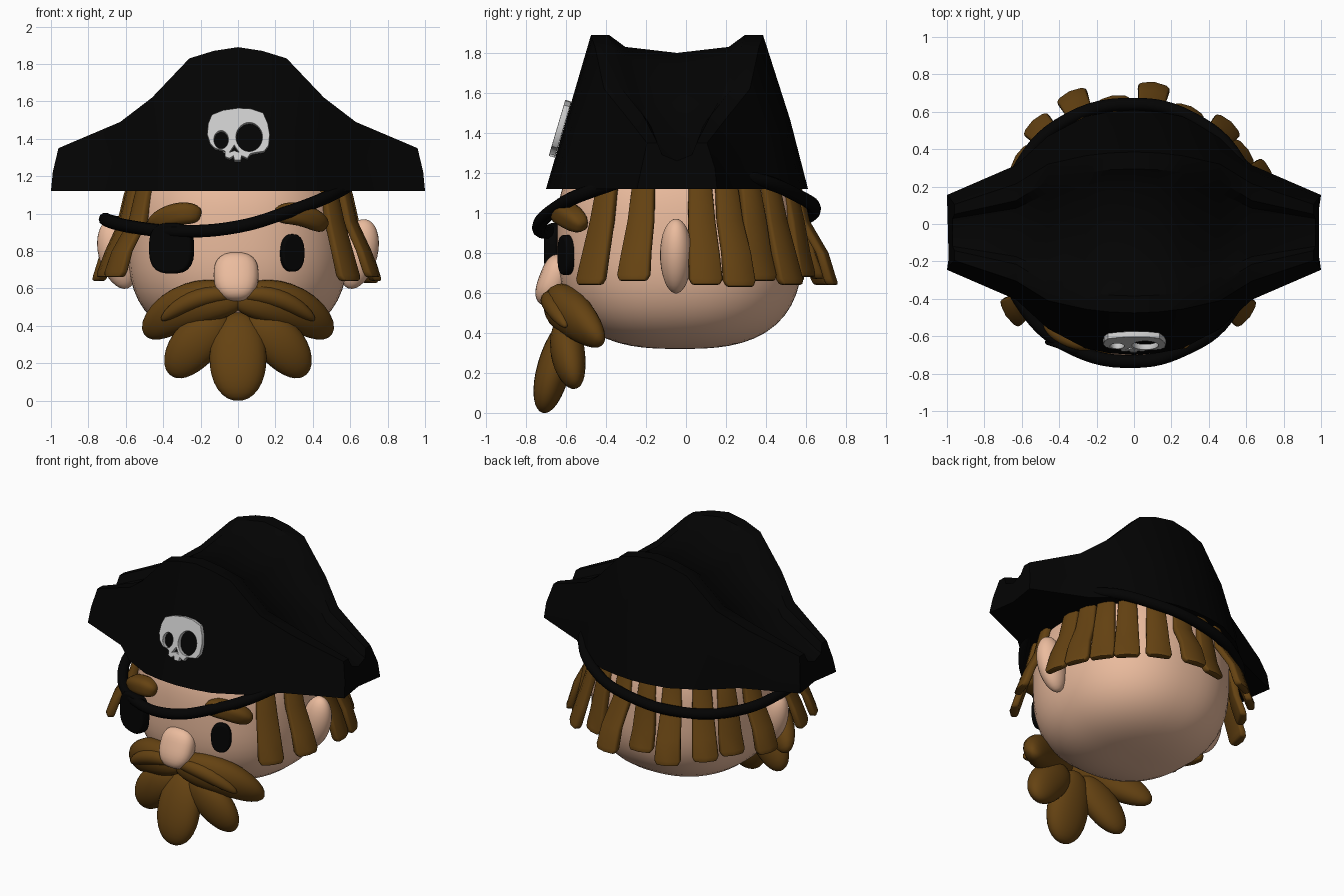
import bpy, bmesh, math
from mathutils import Vector, Matrix

if "Cube" in bpy.data.objects:
    bpy.data.objects.remove(bpy.data.objects["Cube"])


def material(name, rgb):
    m = bpy.data.materials.new(name)
    m.diffuse_color = (*rgb, 1)
    m.use_nodes = True
    m.node_tree.nodes["Principled BSDF"].inputs["Base Color"].default_value = m.diffuse_color
    return m


SKIN = material("skin", (0.83, 0.50, 0.34))
BROWN = material("brown hair", (0.13, 0.055, 0.006))
BLACK = material("black", (0.001, 0.001, 0.001))
BONE = material("bone", (0.55, 0.55, 0.55))


def finish(ob, mat, angle=40):
    bpy.ops.object.select_all(action='DESELECT')
    ob.select_set(True)
    bpy.context.view_layer.objects.active = ob
    if ob.type == 'CURVE':
        bpy.ops.object.convert(target='MESH')
        ob = bpy.context.object
    ob.data.materials.clear()
    ob.data.materials.append(mat)
    bpy.ops.object.shade_smooth_by_angle(angle=math.radians(angle))
    return ob


def from_bmesh(name, bm, mat, angle=40):
    bmesh.ops.recalc_face_normals(bm, faces=bm.faces[:])
    me = bpy.data.meshes.new(name)
    bm.to_mesh(me)
    bm.free()
    ob = bpy.data.objects.new(name, me)
    bpy.context.collection.objects.link(ob)
    return finish(ob, mat, angle)


def lobe(name, a, m, b, r_side, r_out, mat, ref=(0, -1, 0), p=2.0):
    """Rounded blob swept along the quadratic curve a-m-b."""
    a, m, b, ref = Vector(a), Vector(m), Vector(b), Vector(ref)
    bm = bmesh.new()
    bmesh.ops.create_uvsphere(bm, u_segments=24, v_segments=16, radius=1)
    for v in bm.verts:
        v.co /= sum(abs(c) ** p for c in v.co) ** (1 / p)
        x, y, z = v.co
        t = (z + 1) / 2
        tan = ((m - a) * (1 - t) + (b - m) * t).normalized()
        out = (ref - tan * ref.dot(tan)).normalized()
        pos = a * (1 - t) ** 2 + m * 2 * t * (1 - t) + b * t * t
        v.co = pos + tan.cross(out) * x * r_side + out * y * r_out
    return from_bmesh(name, bm, mat, 60)


def oval(cx, cy, rx, ry, p=2.0, n=28):
    pts = []
    for i in range(n):
        c, s = math.cos(math.tau * i / n), math.sin(math.tau * i / n)
        k = (abs(c) ** p + abs(s) ** p) ** (-1 / p)
        pts.append((cx + rx * c * k, cy + ry * s * k))
    return pts


def plate(name, loops, half_depth, bevel, loc, rot, mat):
    """Flat filled outline with holes, given thickness and a soft rim."""
    cu = bpy.data.curves.new(name, 'CURVE')
    cu.dimensions, cu.fill_mode = '2D', 'BOTH'
    cu.extrude, cu.bevel_depth, cu.bevel_resolution = half_depth, bevel, 2
    cu.offset = -bevel
    for pts in loops:
        sp = cu.splines.new('POLY')
        sp.points.add(len(pts) - 1)
        for q, (x, y) in zip(sp.points, pts):
            q.co = (x, y, 0, 1)
        sp.use_cyclic_u = True
    ob = bpy.data.objects.new(name, cu)
    bpy.context.collection.objects.link(ob)
    ob.location, ob.rotation_euler = loc, [math.radians(d) for d in rot]
    return finish(ob, mat)


# Head: squarish ellipsoid
bm = bmesh.new()
bmesh.ops.create_uvsphere(bm, u_segments=48, v_segments=32, radius=1)
for v in bm.verts:
    x, y, z = (abs(c) for c in v.co)
    k = ((x ** 2.3 + y ** 2.3) ** (2.8 / 2.3) + z ** 2.8) ** (-1 / 2.8)
    v.co = Vector((v.co.x * 0.59, v.co.y * 0.615, v.co.z * 0.55)) * k + Vector((0, -0.03, 0.87))
from_bmesh("head", bm, SKIN, 60)

# Nose and ears
lobe("nose", (-0.01, -0.62, 0.79), (-0.01, -0.645, 0.68), (-0.01, -0.72, 0.54), 0.12, 0.075, SKIN, p=2.5)
for s, side in ((1, "right"), (-1, "left")):
    lobe(side + "_ear", (s * 0.68, -0.05, 0.97), (s * 0.66, -0.05, 0.8), (s * 0.59, -0.05, 0.6),
         0.08, 0.1, SKIN, ref=(s, 0, 0))

# Eye and eye patch
plate("eye", [oval(0, 0, 0.065, 0.10, 2.4)], 0.012, 0.012, (0.29, -0.60, 0.79), (90, 0, 22), BLACK)
plate("eye_patch", [oval(0, 0, 0.12, 0.135, 2.8)], 0.02, 0.015, (-0.355, -0.645, 0.815), (90, 0, -18), BLACK)

# Eyebrows, moustache and beard
for s, side in ((1, "right"), (-1, "left")):
    lobe(side + "_eyebrow", (s * 0.20, -0.62, 0.99), (s * 0.33, -0.64, 1.03), (s * 0.465, -0.51, 0.93),
         0.06, 0.06, BROWN, p=3)
    lobe(side + "_moustache", (s * -0.03, -0.65, 0.53), (s * 0.27, -0.64, 0.58), (s * 0.49, -0.42, 0.35),
         0.12, 0.09, BROWN, p=2.2)
    lobe(side + "_moustache_curl", (s * -0.01, -0.68, 0.56), (s * 0.21, -0.70, 0.60), (s * 0.41, -0.60, 0.43),
         0.05, 0.05, BROWN)
    lobe(side + "_beard_lock", (s * 0.05, -0.60, 0.44), (s * 0.24, -0.61, 0.34), (s * 0.35, -0.55, 0.13),
         0.125, 0.085, BROWN, p=2.1)
lobe("middle_beard_lock", (0, -0.58, 0.47), (0, -0.67, 0.22), (0, -0.715, 0.0), 0.152, 0.085, BROWN, p=2.1)


# Hair: flat locks flaring out from under the hat
def hair_lock(name, angle, tip, bottom):
    a = math.radians(angle)
    k = (abs(math.cos(a)) ** 2.3 + abs(math.sin(a)) ** 2.3) ** (-1 / 2.3)
    rows = [(0.53 * k, 1.28, 0.05), (0.59 * k, 1.1, 0.06), (0.622 * k, 0.96, 0.068),
            (max(0.65 * k, tip - 0.05), 0.8, 0.077), (tip - 0.01, bottom + 0.03, 0.085), (tip, bottom, 0.07)]
    rot = Matrix.Rotation(a, 4, 'Z')
    bm = bmesh.new()
    rings = []
    for r, z, w in rows:
        corners = ((r - 0.025, -w), (r + 0.018, -w), (r + 0.03, 0), (r + 0.018, w), (r - 0.025, w))
        rings.append([bm.verts.new(rot @ Vector((x, y, z)) + Vector((0, -0.03, 0))) for x, y in corners])
    for lo, hi in zip(rings, rings[1:]):
        for i in range(5):
            bm.faces.new((lo[i], lo[(i + 1) % 5], hi[(i + 1) % 5], hi[i]))
    bm.faces.new(rings[0])
    bm.faces.new(rings[-1])
    bmesh.ops.recalc_face_normals(bm, faces=bm.faces[:])
    sharp = [e for e in bm.edges if e.calc_face_angle(0) > 0.9]
    bmesh.ops.bevel(bm, geom=sharp, offset=0.012, segments=2, affect='EDGES', profile=0.5)
    from_bmesh(name, bm, BROWN, 50)


LOCKS = [(-37, 0.75, 0.64), (-18, 0.76, 0.66), (10, 0.75, 0.64), (23, 0.77, 0.63), (35, 0.72, 0.66),
         (48, 0.75, 0.64), (65, 0.70, 0.68), (82, 0.77, 0.64), (99, 0.70, 0.67), (115, 0.79, 0.64),
         (133, 0.77, 0.66), (148, 0.72, 0.66), (166, 0.77, 0.64), (199, 0.76, 0.66), (214, 0.80, 0.66)]
for i, lock in enumerate(LOCKS):
    hair_lock(f"hair_lock_{i + 1}", *lock)

# Hat: sections along x (x at base, x at top, top height, half depth at base, half depth at top)
HALF = [(0, 0, 1.89, 0.655, 0.43), (0.13, 0.13, 1.87, 0.645, 0.425), (0.26, 0.26, 1.83, 0.62, 0.41),
        (0.46, 0.46, 1.62, 0.515, 0.365), (0.63, 0.63, 1.49, 0.36, 0.26), (1.0, 0.96, 1.35, 0.20, 0.15)]
sections = [(-a, -b, z, h, t) for a, b, z, h, t in HALF[:0:-1]] + HALF
bm = bmesh.new()
rings = []
for xb, xt, z, h, t in sections:
    mid = 1.12 + (z - 1.12) * 0.45
    xm = xb + (xt - xb) * 0.25
    hm = h + (t - h) * 0.45
    end = abs(xb) == 1
    xi = xt + (math.copysign(0.01, xt) if end else 0)
    edge = min(0.09, t * 0.35)
    prof = [(xb, -h, 1.12), (xm, -hm, mid), (xt, -t, z), (xt, edge - t, z),
            (xi, -(t - edge) * 0.76, z - 0.06), (xi, 0, z - 0.09), (xi, (t - edge) * 0.76, z - 0.06),
            (xt, t - edge, z), (xt, t, z), (xm, hm + 0.012, mid), (xb, h, 1.12),
            (xb - (math.copysign(0.03, xb) if end else 0), 0, 1.12)]
    rings.append([bm.verts.new((x, y - 0.045, zz)) for x, y, zz in prof])
n = len(rings[0])
for lo, hi in zip(rings, rings[1:]):
    for i in range(n):
        bm.faces.new((lo[i], lo[(i + 1) % n], hi[(i + 1) % n], hi[i]))
for r in (rings[0], rings[-1]):
    bm.faces.new(r)
from_bmesh("hat", bm, BLACK, 35)

# Skull badge on the hat front
skull = [(-0.07, -0.09), (-0.12, -0.08), (-0.15, -0.05), (-0.165, 0), (-0.16, 0.06), (-0.14, 0.11),
         (-0.08, 0.135), (0, 0.147), (0.07, 0.143), (0.135, 0.12), (0.16, 0.06), (0.17, 0), (0.165, -0.06),
         (0.14, -0.095), (0.08, -0.105), (0.065, -0.11), (0.05, -0.135), (0.03, -0.125), (0.02, -0.12),
         (0.015, -0.145), (-0.02, -0.145), (-0.025, -0.12), (-0.045, -0.135), (-0.07, -0.125)]
nose_hole = [(-0.045, -0.10), (-0.02, -0.06), (0.005, -0.10), (-0.02, -0.09)]
plate("skull_badge", [skull, oval(-0.09, -0.03, 0.038, 0.05), oval(0.06, -0.015, 0.07, 0.08), nose_hole],
      0.013, 0.003, (0, -0.63, 1.42), (73.5, 0, 0), BONE)

# Eye patch strap: a slanted loop around the head
path = [(-0.71, -0.08, 0.97), (-0.57, -0.47, 0.93), (-0.32, -0.67, 0.905), (0, -0.735, 0.93),
        (0.27, -0.67, 1.01), (0.5, -0.50, 1.10), (0.66, -0.05, 1.21), (0.56, 0.34, 1.17),
        (0.3, 0.57, 1.08), (0, 0.64, 1.02), (-0.35, 0.56, 0.97), (-0.6, 0.32, 0.95)]
cu = bpy.data.curves.new("strap", 'CURVE')
cu.dimensions, cu.bevel_depth, cu.bevel_resolution, cu.resolution_u = '3D', 0.035, 3, 6
sp = cu.splines.new('BEZIER')
sp.bezier_points.add(len(path) - 1)
for q, co in zip(sp.bezier_points, path):
    q.co = co
    q.handle_left_type = q.handle_right_type = 'AUTO'
sp.use_cyclic_u = True
strap = bpy.data.objects.new("eye_patch_strap", cu)
bpy.context.collection.objects.link(strap)
finish(strap, BLACK, 60)
